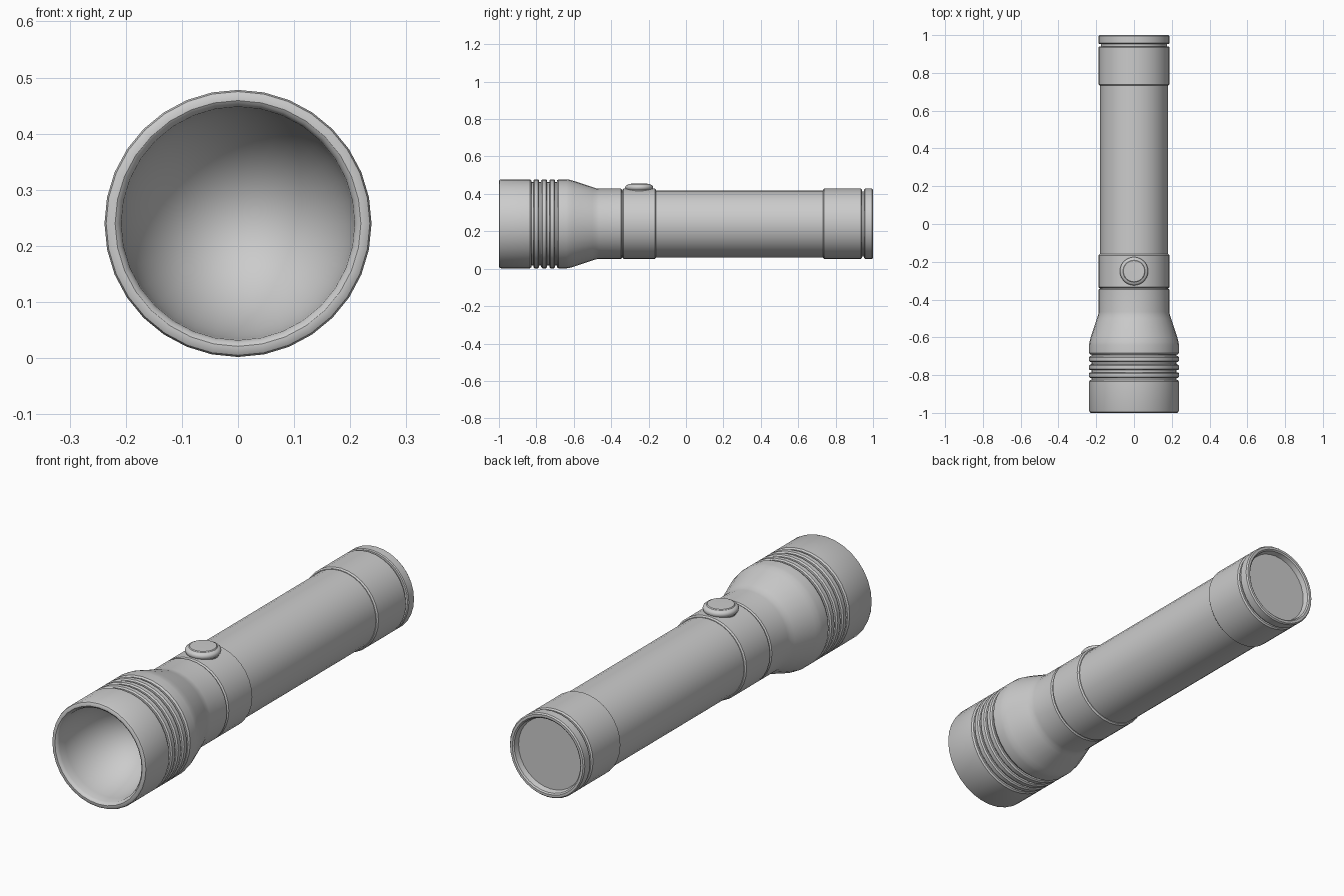
import bpy, bmesh, math
from mathutils import Matrix, Vector

if "Cube" in bpy.data.objects:
    bpy.data.objects.remove(bpy.data.objects["Cube"])

AXIS_Z = 0.24   # height of the torch axis


def lathe(name, profile, matrix, segments=32, angle=32):
    """Revolve (radius, height) points round local z, then place with matrix."""
    bm = bmesh.new()
    verts = [bm.verts.new((r, 0, h)) for r, h in profile]
    edges = [bm.edges.new(pair) for pair in zip(verts, verts[1:])]
    bmesh.ops.spin(bm, geom=verts + edges, cent=(0, 0, 0), axis=(0, 0, 1),
                   angle=math.tau, steps=segments, use_merge=True)
    bmesh.ops.remove_doubles(bm, verts=bm.verts, dist=1e-5)
    bmesh.ops.transform(bm, matrix=matrix, verts=bm.verts)
    bmesh.ops.recalc_face_normals(bm, faces=bm.faces)
    mesh = bpy.data.meshes.new(name)
    bm.to_mesh(mesh)
    bm.free()
    obj = bpy.data.objects.new(name, mesh)
    bpy.context.collection.objects.link(obj)
    bpy.ops.object.select_all(action='DESELECT')
    obj.select_set(True)
    bpy.context.view_layer.objects.active = obj
    bpy.ops.object.shade_smooth_by_angle(angle=math.radians(angle))
    return obj


def band(start, end, r, c=0.006):
    """Profile of a cylinder band with small chamfered edges."""
    return [(r - c, start), (r, start + c), (r, end - c), (r - c, end)]


# local z -> world y, local x -> world x
along_y = Matrix.Translation((0, 0, AXIS_Z)) @ Matrix.Rotation(math.radians(-90), 4, 'X')

# head: reflector bowl, rounded lip, three rings, flare and neck
R = 0.238
depth, mouth = 0.30, 0.208
bowl = [(mouth * math.sin(t), -0.985 + depth * math.cos(t))
        for t in (math.pi / 2 * i / 12 for i in range(13))]
head = bowl + [(0.213, -0.996), (0.219, -1.0), (0.228, -1.0), (0.235, -0.996),
               (R, -0.988), (R, -0.834), (0.232, -0.827)]
groove = 0.224
for start in (-0.816, -0.774, -0.731):
    head += [(groove, start - 0.011), (groove, start)] + band(start, start + 0.031, R)
head += [(groove, -0.700), (groove, -0.690), (0.232, -0.690), (R, -0.682),
         (R, -0.640), (0.236, -0.625), (0.230, -0.602), (0.196, -0.500),
         (0.190, -0.482), (0.188, -0.465), (0.188, -0.348), (0.183, -0.342), (0.15, -0.342)]
lathe("head", head, along_y)

# switch housing between neck and barrel
lathe("switch_housing", [(0.15, -0.340)] + band(-0.340, -0.160, 0.188) + [(0.15, -0.160)], along_y)

# barrel
lathe("barrel", [(0.0, -0.40), (0.179, -0.40), (0.179, 0.80), (0.0, 0.80)], along_y)

# tail cap with groove and recessed end
lathe("tail_cap",
      [(0.15, 0.733)] + band(0.733, 0.941, 0.188)
      + [(0.174, 0.941), (0.174, 0.953)]
      + [(0.184, 0.953), (0.188, 0.957), (0.188, 0.994), (0.183, 1.0),
         (0.172, 1.0), (0.166, 0.995), (0.160, 0.972), (0.0, 0.972)], along_y)

# push button with a rounded skirt and flat top
lathe("button",
      [(0.0, 0.38), (0.066, 0.38), (0.066, 0.420), (0.073, 0.427), (0.075, 0.435),
       (0.073, 0.442), (0.067, 0.448), (0.059, 0.450), (0.056, 0.454), (0.0, 0.455)],
      Matrix.Translation(Vector((0, -0.25, 0))))
